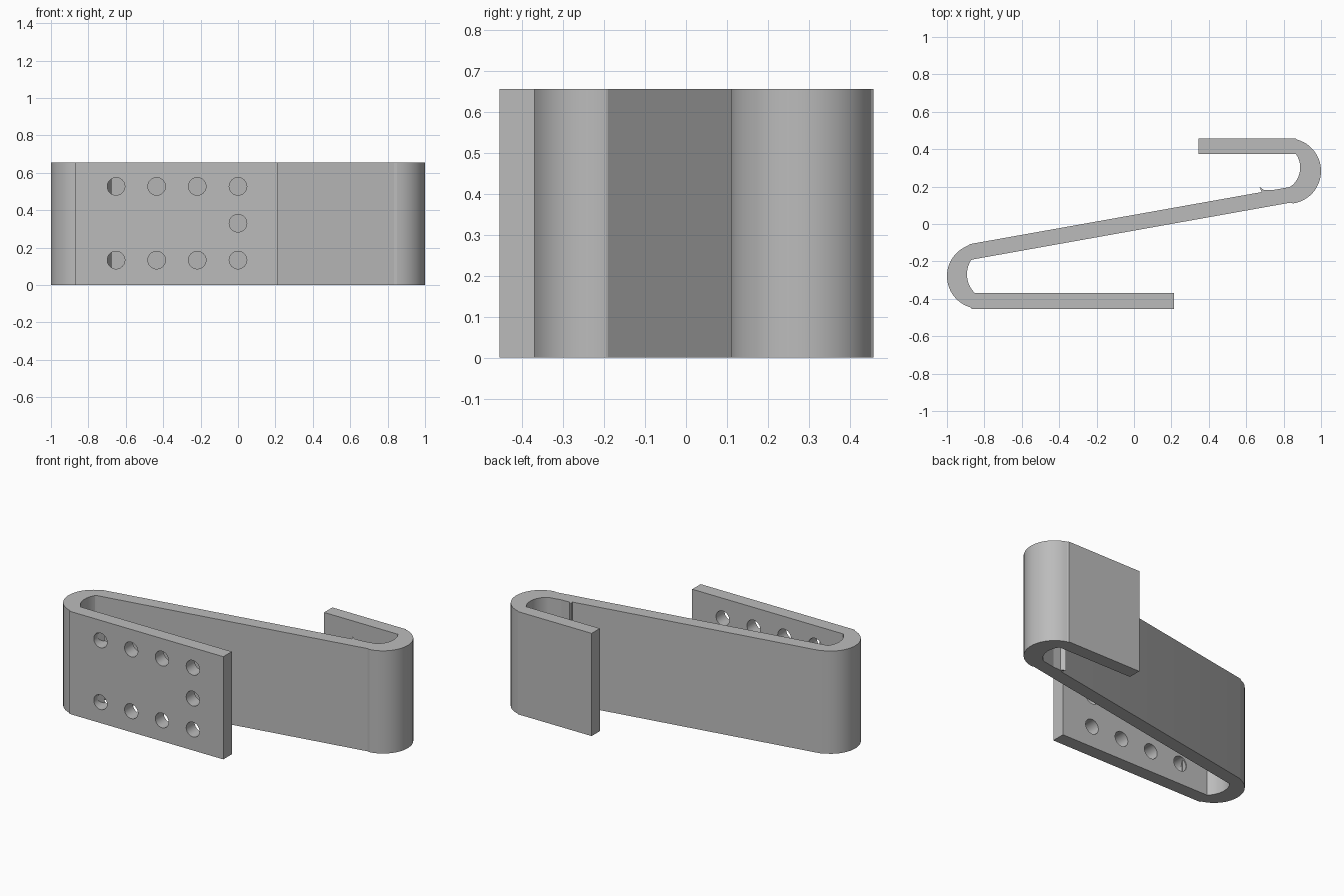
import bpy, bmesh, math
from mathutils import Vector

cube = bpy.data.objects.get("Cube")
if cube:
    bpy.data.objects.remove(cube, do_unlink=True)

HEIGHT = 0.655

steel = bpy.data.materials.new("plain grey")
steel.use_nodes = True
GREY = (0.5, 0.5, 0.5, 1)
steel.diffuse_color = GREY
steel.node_tree.nodes["Principled BSDF"].inputs["Base Color"].default_value = GREY


def arc(a, b, c, n):
    """Points of the circle running from a through b to c."""
    a, b, c = Vector(a), Vector(b), Vector(c)
    u, v = b - a, c - a
    d = 2 * (u.x * v.y - u.y * v.x)
    centre = a + Vector((v.y * u.length_squared - u.y * v.length_squared,
                         u.x * v.length_squared - v.x * u.length_squared)) / d
    r = (a - centre).length
    start = math.atan2(*(a - centre).yx)
    end = math.atan2(*(c - centre).yx)
    sweep = (end - start) % math.tau
    if d < 0:
        sweep -= math.tau
    return [(centre.x + r * math.cos(start + sweep * i / n),
             centre.y + r * math.sin(start + sweep * i / n)) for i in range(n + 1)]


def prism(name, outline, z0, z1):
    """Extrude a plan outline upward."""
    bm = bmesh.new()
    face = bm.faces.new([bm.verts.new((x, y, z0)) for x, y in outline])
    top = bmesh.ops.extrude_face_region(bm, geom=[face])["geom"]
    bmesh.ops.translate(bm, vec=(0, 0, z1 - z0),
                        verts=[e for e in top if isinstance(e, bmesh.types.BMVert)])
    bmesh.ops.recalc_face_normals(bm, faces=bm.faces)
    mesh = bpy.data.meshes.new(name)
    bm.to_mesh(mesh)
    bm.free()
    mesh.materials.append(steel)
    obj = bpy.data.objects.new(name, mesh)
    bpy.context.collection.objects.link(obj)
    return obj


# Strip folded into an S: outer side out, inner side back
outline = [(0.215, -0.37), (0.215, -0.455), (-0.87, -0.455)]
outline += arc((-0.87, -0.447), (-1, -0.28), (-0.89, -0.117), 24)
outline += [(-0.875, -0.107), (0.83, 0.197)]
outline += arc((0.84, 0.202), (0.888, 0.29), (0.865, 0.375), 16)
outline += [(0.345, 0.375), (0.345, 0.458), (0.865, 0.458)]
outline += arc((0.87, 0.452), (1, 0.285), (0.85, 0.11), 24)
outline += [(0.835, 0.114), (-0.865, -0.19)]
outline += arc((-0.872, -0.195), (-0.893, -0.275), (-0.85, -0.37), 16)
strip = prism("folded_strip", outline, 0, HEIGHT)

# Screw holes through the front plate
LOW, MIDDLE, HIGH = 0.133, 0.33, 0.527
RADIUS = 0.047
holes = [(x, z) for x in (-0.652, -0.435, -0.218, 0) for z in (LOW, HIGH)]
holes.append((0, MIDDLE))
bm = bmesh.new()
for x, z in holes:
    ring = [bm.verts.new((x + RADIUS * math.cos(math.tau * i / 32), -0.5,
                          z + RADIUS * math.sin(math.tau * i / 32))) for i in range(32)]
    geom = bmesh.ops.extrude_face_region(bm, geom=[bm.faces.new(ring)])["geom"]
    bmesh.ops.translate(bm, vec=(0, 0.2, 0),
                        verts=[e for e in geom if isinstance(e, bmesh.types.BMVert)])
bmesh.ops.recalc_face_normals(bm, faces=bm.faces)
mesh = bpy.data.meshes.new("hole_cutter")
bm.to_mesh(mesh)
bm.free()
mesh.materials.append(steel)
cutter = bpy.data.objects.new("hole_cutter", mesh)
bpy.context.collection.objects.link(cutter)

cut = strip.modifiers.new("screw_holes", 'BOOLEAN')
cut.operation = 'DIFFERENCE'
cut.solver = 'EXACT'
cut.object = cutter
bpy.context.view_layer.objects.active = strip
strip.select_set(True)
bpy.ops.object.modifier_apply(modifier=cut.name)
bpy.data.objects.remove(cutter, do_unlink=True)
bpy.ops.object.shade_smooth_by_angle(angle=math.radians(25))

# Slivers left by the bend: one in each end hole, one on the sloping web
for name, z in (("lower_hole_sliver", LOW), ("upper_hole_sliver", HIGH)):
    prism(name, [(-0.705, -0.43), (-0.677, -0.38), (-0.705, -0.375)],
          z - 0.042, z + 0.042)
prism("web_sliver", [(0.67, 0.2), (0.695, 0.181), (0.75, 0.183), (0.7, 0.168), (0.685, 0.166)],
      0, HEIGHT)
